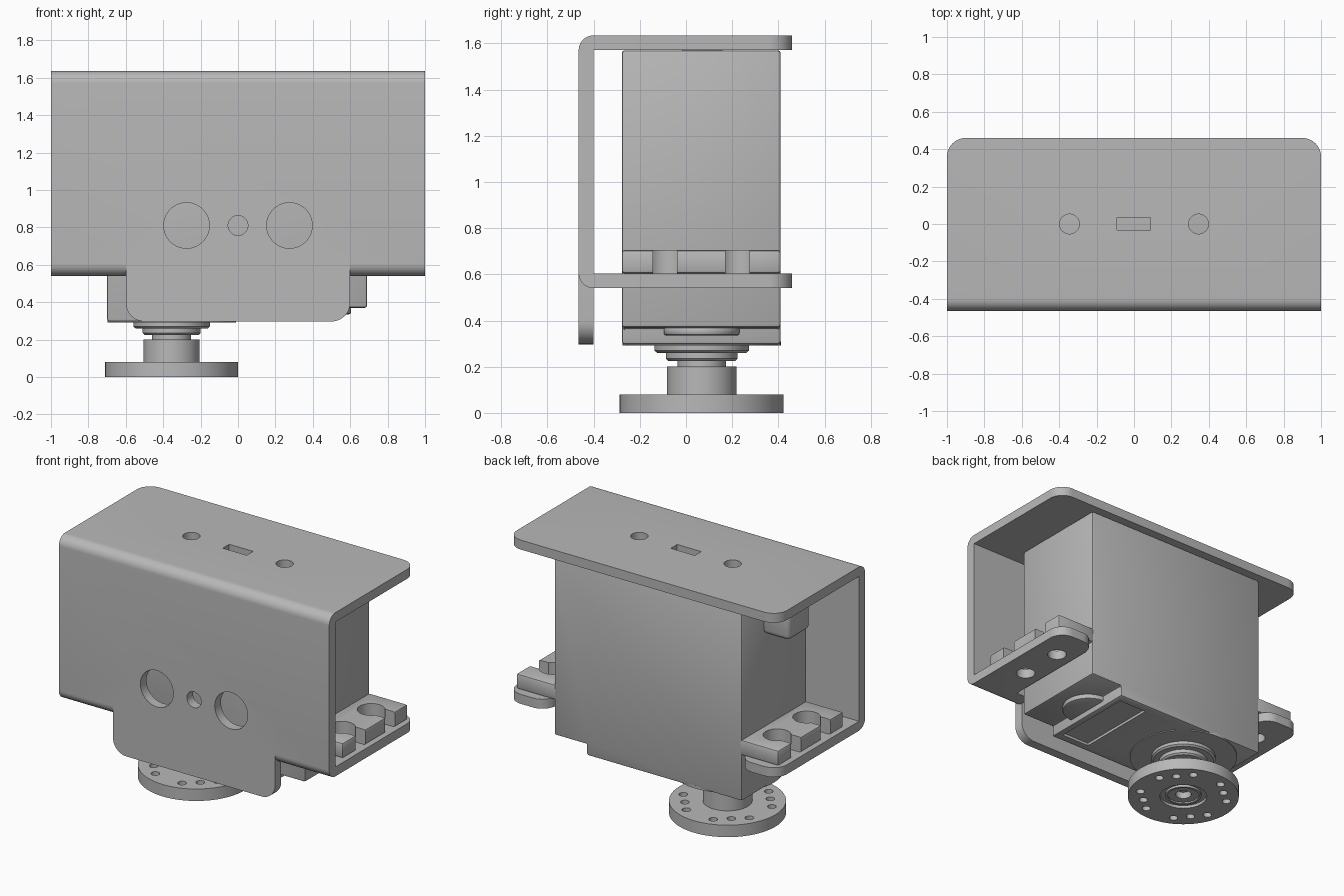
import bpy, bmesh, math

if "Cube" in bpy.data.objects:
    bpy.data.objects.remove(bpy.data.objects["Cube"])

grey = bpy.data.materials.new("plain grey")
grey.diffuse_color = (0.48, 0.48, 0.48, 1)
grey.use_nodes = True
grey.node_tree.nodes["Principled BSDF"].inputs["Base Color"].default_value = grey.diffuse_color


def finish(name, bm):
    bmesh.ops.recalc_face_normals(bm, faces=bm.faces[:])
    me = bpy.data.meshes.new(name)
    bm.to_mesh(me)
    bm.free()
    me.materials.append(grey)
    ob = bpy.data.objects.new(name, me)
    bpy.context.collection.objects.link(ob)
    return ob


def prism(name, pts, axis, a, b):
    """Extrude a 2D outline along x (y,z), y (x,z) or z (x,y)."""
    place = {"x": lambda u, v, w: (w, u, v),
             "y": lambda u, v, w: (u, w, v),
             "z": lambda u, v, w: (u, v, w)}[axis]
    bm = bmesh.new()
    lo = [bm.verts.new(place(u, v, a)) for u, v in pts]
    hi = [bm.verts.new(place(u, v, b)) for u, v in pts]
    bm.faces.new(lo)
    bm.faces.new(hi)
    for i in range(len(pts)):
        j = (i + 1) % len(pts)
        bm.faces.new((lo[i], lo[j], hi[j], hi[i]))
    return finish(name, bm)


def arc(cx, cy, r, a0, a1, n=10):
    return [(cx + r * math.cos(math.radians(a0 + (a1 - a0) * i / n)),
             cy + r * math.sin(math.radians(a0 + (a1 - a0) * i / n))) for i in range(n + 1)]


def rect(x0, x1, y0, y1):
    return [(x0, y0), (x1, y0), (x1, y1), (x0, y1)]


def disc(cx, cy, r, n=40):
    return arc(cx, cy, r, 0, 360 - 360 / n, n - 1)


def apply_mods(ob):
    bpy.context.view_layer.objects.active = ob
    for m in list(ob.modifiers):
        bpy.ops.object.modifier_apply(modifier=m.name)


def cut(ob, tools, op="DIFFERENCE"):
    for t in tools:
        m = ob.modifiers.new("cut", "BOOLEAN")
        m.operation, m.solver, m.object = op, "EXACT", t
        apply_mods(ob)
        bpy.data.objects.remove(t)


def bevel(ob, w, seg=2):
    m = ob.modifiers.new("bevel", "BEVEL")
    m.width, m.segments, m.limit_method = w, seg, "ANGLE"
    m.angle_limit = math.radians(50)
    apply_mods(ob)


def lathe(name, cx, cy, profile, n=64):
    """Revolve (radius, z) points about a vertical axis."""
    bm = bmesh.new()
    rings = []
    for r, z in profile:
        if r == 0:
            rings.append([bm.verts.new((cx, cy, z))] * n)
        else:
            rings.append([bm.verts.new((x, y, z)) for x, y in disc(cx, cy, r, n)])
    for p, q in zip(rings, rings[1:]):
        for i in range(n):
            j = (i + 1) % n
            vs = list(dict.fromkeys((p[i], p[j], q[j], q[i])))
            bm.faces.new(vs)
    return finish(name, bm)


EAR_Y = (-0.09, 0.222)   # mounting hole rows
HOLE_X = 0.83

# Bent sheet bracket: top, front wall and lower flanges
T, F, B, R = 1.635, -0.465, 0.46, 0.065
channel = ([(0.6, T)] + arc(F + R, T - R, R, 90, 180) + arc(F + R, 0.54 + R, R, 180, 270)
           + [(0.6, 0.54), (0.6, 0.603), (-0.4, 0.603), (-0.4, 1.572), (0.6, 1.572)])
bracket = prism("bracket", channel, "x", -1.1, 1.1)
plan = [(-1, -0.7), (1, -0.7)] + arc(0.9, B - 0.1, 0.1, 0, 90) + arc(-0.9, B - 0.1, 0.1, 90, 180)
cut(bracket, [prism("plan_trim", plan, "z", -0.5, 2.5)], "INTERSECT")
half = [(0.6, -1), (0.6, -0.32), (0.71, -0.32)] + arc(0.81, B - 0.1, 0.1, 180, 90) + [(0.81, 0.8)]
gap = half + [(-x, y) for x, y in reversed(half)]
tools = [prism("gap_cutter", gap, "z", 0.2, 0.61)]
for s in (-1, 1):
    tools.append(prism("front_hole_cutter", disc(s * 0.275, 0.81, 0.122), "y", -0.6, -0.35))
    tools.append(prism("top_hole_cutter", disc(s * 0.345, 0, 0.053), "z", 1.5, 1.8))
    for y in EAR_Y:
        tools.append(prism("flange_hole_cutter", disc(s * HOLE_X, y, 0.06), "z", 0.5, 0.65))
tools.append(prism("centre_hole_cutter", disc(0, 0.81, 0.053), "y", -0.6, -0.35))
tools.append(prism("slot_cutter", rect(-0.09, 0.088, -0.033, 0.035), "z", 1.5, 1.8))
cut(bracket, tools)

# Front tab hanging below the flanges
tab = [(0.6, 0.61), (-0.6, 0.61)] + arc(-0.5, 0.397, 0.1, 180, 270) + arc(0.5, 0.397, 0.1, 270, 360)
prism("front_tab", tab, "y", F, -0.4)

# Motor case with a stepped underside
case = prism("motor_case", [(-0.7, 0.297), (0.45, 0.297), (0.45, 0.37), (0.69, 0.37),
                            (0.69, 1.57), (-0.7, 1.57)], "y", -0.278, 0.41)
bevel(case, 0.012)
cut(case, [prism("recess_cutter", rect(0.2, 0.41, -0.22, 0.35), "z", 0.2, 0.315)])

# Mounting ears with open keyhole slots
for s in (-1, 1):
    ear = prism("ear_right" if s > 0 else "ear_left",
                rect(*sorted((s * 0.68, s * 0.97)), -0.278, 0.41), "z", 0.604, 0.705)
    bevel(ear, 0.012)
    for y in EAR_Y:
        cut(ear, [prism("slot_cutter", rect(*sorted((s * HOLE_X, s * 1.1)), y - 0.052, y + 0.052),
                        "z", 0.5, 0.8),
                  prism("hole_cutter", disc(s * HOLE_X, y, 0.085), "z", 0.5, 0.8)])

# Cable outlet block and round boss under the step
outlet = prism("cable_outlet", rect(-0.89, -0.69, -0.045, 0.185), "z", 1.33, 1.571)
bevel(outlet, 0.03, 3)
boss = prism("underside_boss", disc(0.44, 0.068, 0.165), "z", 0.335, 0.372)
bevel(boss, 0.012)

# Stepped gearbox collar
CX, CY = -0.355, 0.068
lathe("gearbox_collar", CX, CY, [(0, 0.31), (0.343, 0.31), (0.343, 0.291), (0.205, 0.291),
                                 (0.205, 0.27), (0.193, 0.26), (0.155, 0.26), (0.155, 0.235),
                                 (0.145, 0.225), (0.105, 0.225), (0.105, 0.19), (0, 0.19)])

# Output horn with hub, centre screw recess and four groups of holes
horn = lathe("output_horn", CX, CY, [(0, 0.2), (0.15, 0.2), (0.15, 0.08), (0.355, 0.08),
                                     (0.355, 0), (0.15, 0), (0.15, 0.02), (0.115, 0.02),
                                     (0.115, 0.005), (0.1, 0.005), (0.1, 0.015), (0.05, 0.015),
                                     (0.05, 0.06), (0, 0.06)])
tools = []
for k in range(4):
    a = math.radians(40 + 90 * k)
    for t in (-0.11, 0, 0.11):
        x = CX + 0.26 * math.cos(a) - t * math.sin(a)
        y = CY + 0.26 * math.sin(a) + t * math.cos(a)
        tools.append(prism("horn_hole_cutter", disc(x, y, 0.027, 20), "z", -0.1, 0.1))
cut(horn, tools)

# Smooth the curved walls, keep edges crisp
for ob in bpy.context.scene.objects:
    bpy.ops.object.select_all(action="DESELECT")
    ob.select_set(True)
    bpy.context.view_layer.objects.active = ob
    bpy.ops.object.shade_smooth_by_angle(angle=math.radians(30))
